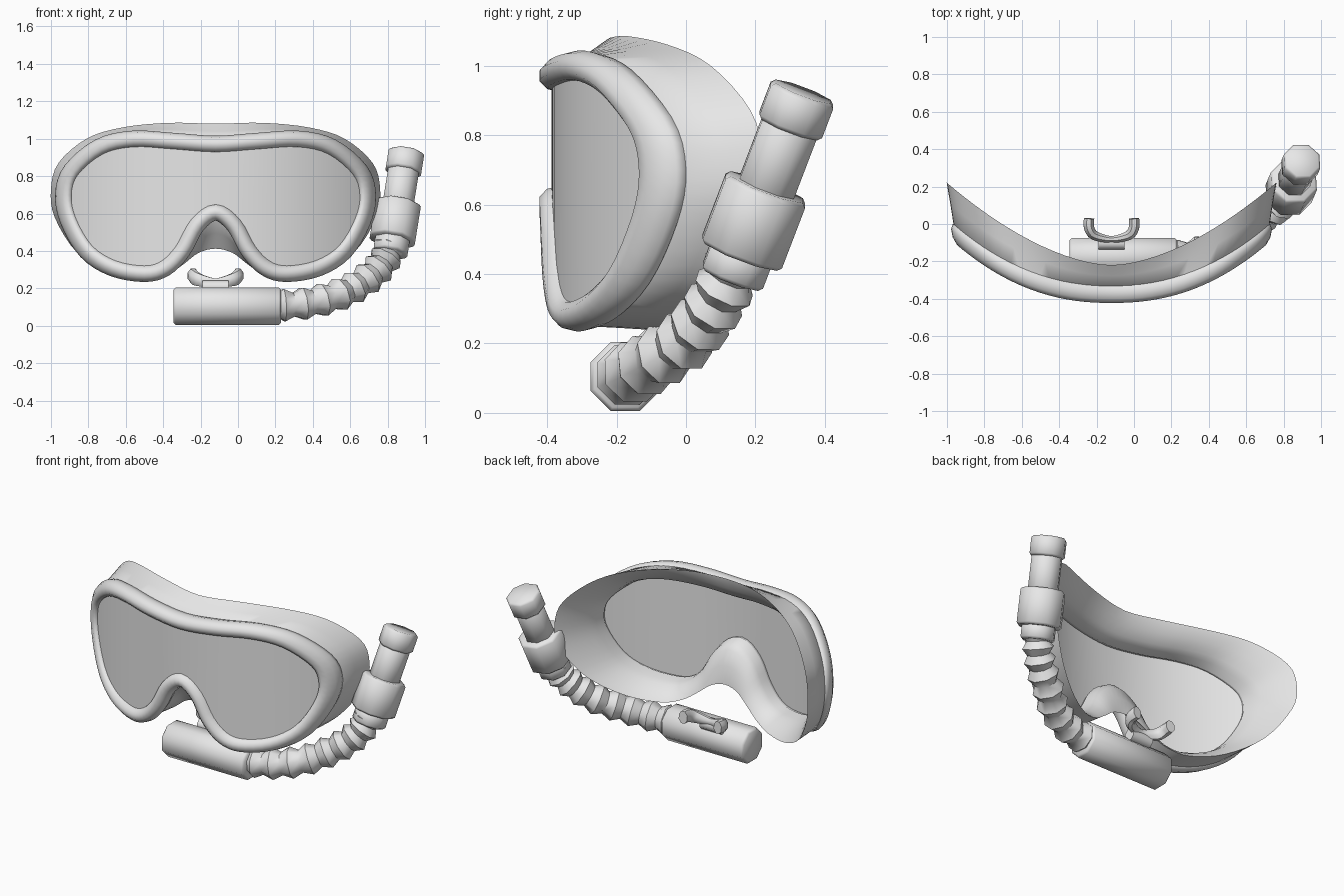
import bpy, bmesh, math
from mathutils import Vector

if "Cube" in bpy.data.objects:
    bpy.data.objects.remove(bpy.data.objects["Cube"])

grey = bpy.data.materials.new("plain_grey")
grey.diffuse_color = (0.8, 0.8, 0.8, 1)
grey.use_nodes = True
grey.node_tree.nodes["Principled BSDF"].inputs["Base Color"].default_value = grey.diffuse_color
MX = -0.12  # mask centre line


def finish(name, bm, angle=40):
    bmesh.ops.recalc_face_normals(bm, faces=bm.faces)
    me = bpy.data.meshes.new(name)
    bm.to_mesh(me)
    bm.free()
    me.materials.append(grey)
    me.shade_smooth()
    me.set_sharp_from_angle(angle=math.radians(angle))
    ob = bpy.data.objects.new(name, me)
    bpy.context.collection.objects.link(ob)
    return ob


def loft(name, rings, wrap=False, caps=False, angle=40):
    """Bridge a list of closed rings; wrap joins last to first."""
    bm = bmesh.new()
    vs = [[bm.verts.new(p) for p in r] for r in rings]
    n = len(vs[0])
    for i in range(len(vs) if wrap else len(vs) - 1):
        a, b = vs[i], vs[(i + 1) % len(vs)]
        for j in range(n):
            k = (j + 1) % n
            bm.faces.new((a[j], a[k], b[k], b[j]))
    if caps:
        bm.faces.new(vs[0])
        bm.faces.new(vs[-1])
    return finish(name, bm, angle)


def spline(p, steps, closed=False):
    """Catmull-Rom through the points."""
    p = [Vector(q) for q in p]
    n, out = len(p), []
    at = (lambda i: p[i % n]) if closed else (lambda i: p[max(0, min(n - 1, i))])
    for i in range(n if closed else n - 1):
        a, b, c, d = at(i - 1), at(i), at(i + 1), at(i + 2)
        for s in range(steps):
            t = s / steps
            out.append(0.5 * (2 * b + (c - a) * t + (2 * a - 5 * b + 4 * c - d) * t * t
                              + (3 * b - a - 3 * c + d) * t ** 3))
    return out if closed else out + [p[-1]]


def tube(name, pts, radii, sides=8, up=(0, 0, 1), flat=1.0, angle=50):
    pts = [Vector(p) for p in pts]
    rings = []
    for i, p in enumerate(pts):
        t = (pts[min(i + 1, len(pts) - 1)] - pts[max(i - 1, 0)]).normalized()
        s = t.cross(Vector(up)).normalized()
        w = s.cross(t)
        rings.append([p + radii[i] * (s * math.cos(a) * flat + w * math.sin(a))
                      for a in [math.tau * (k + .5) / sides for k in range(sides)]])
    return loft(name, rings, caps=True, angle=angle)


def barrel(name, a, b, r, up=(0, 1, 0)):
    """Straight cylinder with slightly rounded rims."""
    a, b = Vector(a), Vector(b)
    e = min(0.012 / (b - a).length, .2)
    tube(name, [a, a.lerp(b, e), a.lerp(b, 1 - e), b], [r - .012, r, r, r - .012], up=up)


# Mask outlines, right half, from top centre round to the nose
FRAME = [(0, .97), (.22, .985), (.44, .997), (.62, .955), (.77, .83), (.812, .70), (.785, .56),
         (.69, .40), (.55, .31), (.38, .28), (.27, .31), (.18, .40), (.10, .54), (0, .608)]
RIM = [(0, 1.08), (.25, 1.085), (.5, 1.06), (.69, 1.0), (.84, .87), (.88, .73), (.86, .58),
       (.74, .39), (.56, .275), (.38, .24), (.26, .27), (.17, .33), (.09, .39), (0, .412)]


def outline(half):
    return spline(half + [(-u, z) for u, z in half[-2:0:-1]], 4, True)


def offset(loop, d):
    out = []
    for i, p in enumerate(loop):
        t = (loop[(i + 1) % len(loop)] - loop[i - 1]).normalized()
        out.append(p + d * Vector((-t.y, t.x)))
    return out


def frame_y(u):
    return -.365 + .33 * (abs(u) / .85) ** 2.25


def place(loop, dy):
    return [Vector((p.x + MX, frame_y(p.x) + dy, p.y)) for p in loop]


def mix(a, b, t, dy=0):
    return [p.lerp(q, t) + Vector((0, dy, 0)) for p, q in zip(a, b)]


frame_loop = outline(FRAME)

# Frame: fat rounded bead following the curved front
angs = [math.tau * k / 10 for k in range(10)]
loft("mask_frame", [place(offset(frame_loop, .046 * math.cos(a)), .06 * math.sin(a)) for a in angs],
     wrap=True, angle=70)

# Skirt: funnel from the frame back to the face rim, with a soft inner flange
front = place(offset(frame_loop, .03), .02)
inner = place(offset(frame_loop, -.048), .0)
rim = [Vector((p.x + MX, -.22 + .44 * (abs(p.x) / .88) ** 1.7, p.y)) for p in outline(RIM)]
loft("mask_skirt", [front, mix(front, rim, .5, .005), mix(front, rim, .93), rim,
                    mix(rim, inner, .12, .014), mix(rim, inner, .45, .043),
                    mix(rim, inner, .8, .06), mix(rim, inner, .93, .045), inner],
     wrap=True, angle=60)

# Lens: curved sheet made in columns between the upper and lower outline
half = frame_loop[:4 * (len(FRAME) - 1) + 1]
m = max(range(len(half)), key=lambda i: half[i].x)


def height(line, u):
    for a, b in zip(line, line[1:]):
        if a.x <= u <= b.x:
            return a.y + (b.y - a.y) * (u - a.x) / max(b.x - a.x, 1e-6)
    return line[-1].y


upper, lower = half[:m + 1], half[m:][::-1]
bm = bmesh.new()
cols = []
N = 24
for i in range(-N, N + 1):
    u = half[m].x * .995 * math.sin(i / N * math.pi / 2)
    cols.append([bm.verts.new((u + MX, frame_y(u) - .022, height(l, abs(u)))) for l in (lower, upper)])
for a, b in zip(cols, cols[1:]):
    bm.faces.new((a[0], b[0], b[1], a[1]))
finish("lens", bm)

# Snorkel lower chamber
barrel("lower_chamber", (-.345, -.175, .105), (.23, -.175, .105), .108)

# Mouthpiece: flat stem and upturned bite piece
tube("mouthpiece_stem", [(MX - .07, -.1, .205), (MX + .07, -.1, .205)], [.04, .04])
bite = [(-.12, .03, .27), (-.12, -.02, .265), (-.09, -.062, .245), (0, -.082, .23),
        (.09, -.062, .245), (.12, -.02, .265), (.12, .03, .27)]
bite = spline([(x + MX, y, z) for x, y, z in bite], 3)
tube("mouthpiece_bite", bite, [.024 + .016 * abs(p.x - MX) / .12 for p in bite], flat=.75)

# Corrugated hose
path = spline([(.21, -.175, .108), (.35, -.15, .118), (.5, -.09, .152), (.62, -.005, .205),
               (.725, .06, .28), (.79, .11, .36), (.82, .145, .44)], 3)
tube("corrugated_hose", path, [.093 if i % 2 else .067 for i in range(len(path))], angle=44)


# Upper snorkel tube: stacked barrels along one leaning axis
def axis(z):
    t = (z - .455) / .47
    return (.825 + .075 * t, .158 + .18 * t, z)


for name, z0, z1, r in (("hose_collar", .385, .47, .1), ("sleeve", .455, .65, .132),
                        ("upper_tube", .63, .84, .09), ("top_cap", .82, .925, .104)):
    barrel(name, axis(z0), axis(z1), r)
